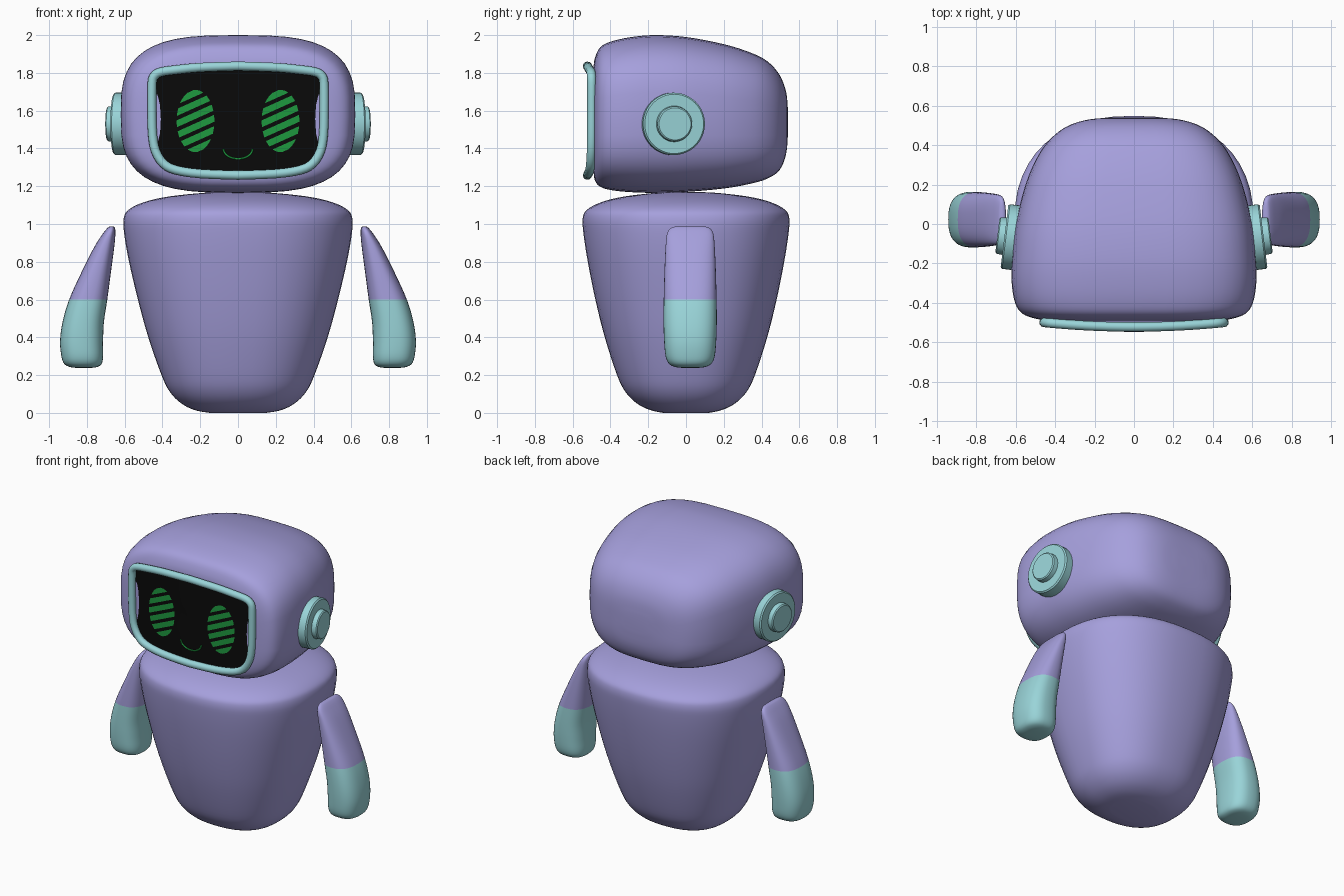
import bpy, math
from mathutils import Matrix

if "Cube" in bpy.data.objects:
    bpy.data.objects.remove(bpy.data.objects["Cube"])


def material(name, rgb):
    m = bpy.data.materials.new(name)
    m.diffuse_color = (*rgb, 1)
    m.use_nodes = True
    m.node_tree.nodes["Principled BSDF"].inputs["Base Color"].default_value = m.diffuse_color
    return m


PURPLE = material("purple", (0.38, 0.35, 0.72))
TEAL = material("teal", (0.32, 0.66, 0.69))
BLACK = material("black", (0.003, 0.003, 0.003))
GREEN = material("green", (0.013, 0.32, 0.05))


def make(name, verts, faces, mats, smooth=40, mirror=False):
    me = bpy.data.meshes.new(name)
    me.from_pydata(verts, [], faces)
    ob = bpy.data.objects.new(name, me)
    bpy.context.collection.objects.link(ob)
    for m in mats:
        me.materials.append(m)
    bpy.ops.object.select_all(action='DESELECT')
    ob.select_set(True)
    bpy.context.view_layer.objects.active = ob
    bpy.ops.object.mode_set(mode='EDIT')
    bpy.ops.mesh.select_all(action='SELECT')
    bpy.ops.mesh.normals_make_consistent(inside=False)
    bpy.ops.object.mode_set(mode='OBJECT')
    bpy.ops.object.shade_smooth_by_angle(angle=math.radians(smooth))
    if mirror:
        mod = ob.modifiers.new("mirror", 'MIRROR')
        mod.mirror_object = None
    return ob


def refine(stations, steps=4):
    """Catmull-Rom interpolation between stations."""
    out, n = [], len(stations)
    for i in range(n - 1):
        p = [stations[max(0, min(n - 1, i + k))] for k in (-1, 0, 1, 2)]
        for s in range(steps):
            t = s / steps
            out.append([0.5 * (2 * b + (c - a) * t + (2 * a - 5 * b + 4 * c - d) * t * t
                               + (3 * b - a - 3 * c + d) * t ** 3) for a, b, c, d in zip(*p)])
    return out + [list(stations[-1])]


def oval(a, b, n, seg=48):
    """Rounded-square (superellipse) outline."""
    f = lambda v, r: math.copysign(r * abs(v) ** (2 / n), v)
    return [(f(math.cos(2 * math.pi * k / seg), a), f(math.sin(2 * math.pi * k / seg), b))
            for k in range(seg)]


def loft(name, rings, mats, **kw):
    n = len(rings[0])
    verts = [v for r in rings for v in r]
    faces = [(i * n + k, i * n + (k + 1) % n, (i + 1) * n + (k + 1) % n, (i + 1) * n + k)
             for i in range(len(rings) - 1) for k in range(n)]
    faces += [tuple(range(n)), tuple(range(len(verts) - n, len(verts)))]
    return make(name, verts, faces, mats, **kw)


# Body: z, half width, half depth
body = [(0, .15, .12), (.015, .23, .19), (.05, .30, .26), (.11, .36, .32), (.2, .405, .365),
        (.4, .475, .43), (.6, .53, .48), (.8, .577, .52), (.95, .603, .543), (1.03, .605, .547),
        (1.075, .58, .525), (1.115, .50, .45), (1.145, .37, .33), (1.165, .18, .16), (1.17, .03, .03)]
loft("body", [[(x, y, z) for x, y in oval(w, d, 2.35)] for z, w, d in refine(body)], [PURPLE])

# Head: y, half width, bottom z, top z
head = [(-.49, .40, 1.28, 1.83), (-.482, .49, 1.23, 1.88), (-.455, .565, 1.198, 1.935),
        (-.40, .603, 1.18, 1.965), (-.3, .62, 1.169, 1.988), (-.17, .618, 1.165, 2.0),
        (0, .60, 1.17, 1.99), (.2, .55, 1.188, 1.952), (.34, .49, 1.213, 1.908),
        (.43, .425, 1.24, 1.862), (.495, .34, 1.285, 1.79), (.53, .23, 1.37, 1.70),
        (.54, .10, 1.48, 1.60)]
loft("head", [[(x, y, (b + t) / 2 + z) for x, z in oval(w, (t - b) / 2, 3.1)]
              for y, w, b, t in refine(head)], [PURPLE])


# Bowed face surface
def face_y(x, base):
    return base + 0.11 * x * x


def tube(name, pts, radius, mat, closed):
    cu = bpy.data.curves.new(name, 'CURVE')
    cu.dimensions = '3D'
    cu.bevel_depth = radius
    cu.bevel_resolution = 4
    cu.use_fill_caps = True
    sp = cu.splines.new('POLY')
    sp.points.add(len(pts) - 1)
    for p, co in zip(sp.points, pts):
        p.co = (*co, 1)
    sp.use_cyclic_u = closed
    sp.use_smooth = True
    cu.materials.append(mat)
    ob = bpy.data.objects.new(name, cu)
    bpy.context.collection.objects.link(ob)
    return ob


# Screen frame: right half of the outline, mirrored
half = [(0, 1.836), (.2, 1.829), (.34, 1.815), (.41, 1.804), (.442, 1.785), (.455, 1.745),
        (.456, 1.60), (.452, 1.47), (.436, 1.385), (.395, 1.32), (.33, 1.286), (.2, 1.266), (0, 1.258)]
right = refine(half, 3)
outline = right + [[-x, z] for x, z in right[-2:0:-1]]
tube("screen_frame", [(x, face_y(x, -.522), z) for x, z in outline], .024, TEAL, True)

# Screen: concentric rings following the bow
n, rings = len(outline), 6
verts = [(x * k / rings, face_y(x * k / rings, -.508), 1.55 + (z - 1.55) * k / rings)
         for k in range(1, rings + 1) for x, z in outline] + [(0, -.508, 1.55)]
faces = [(i * n + k, i * n + (k + 1) % n, (i + 1) * n + (k + 1) % n, (i + 1) * n + k)
         for i in range(rings - 1) for k in range(n)]
faces += [(len(verts) - 1, (k + 1) % n, k) for k in range(n)]
make("screen", verts, faces, [BLACK])

# Eyes: slanted stripes clipped to an ellipse
A, B, S = .1, .165, .45
for side, cx in (("left", -.225), ("right", .225)):
    verts, faces = [], []
    for i in range(6):
        base = len(verts)
        for j in range(5):
            c = -.15 + .06 * i + .037 * (j / 4 - .5)
            qa, qb, qc = 1 / A**2 + S * S / B**2, 2 * c * S / B**2, c * c / B**2 - 1
            root = math.sqrt(max(0, qb * qb - 4 * qa * qc))
            for k in range(5):
                x = (-qb + root * (k / 2 - 1)) / (2 * qa)
                verts.append((cx + x, face_y(cx + x, -.512), 1.545 + c + S * x))
        faces += [(base + j * 5 + k, base + j * 5 + k + 1, base + j * 5 + k + 6, base + j * 5 + k + 5)
                  for j in range(4) for k in range(4)]
    make(side + "_eye", verts, faces, [GREEN])

# Smile
arc = [math.pi * (1 + k / 20) for k in range(21)]
tube("smile", [(.077 * math.cos(a), -.51, 1.398 + .053 * math.sin(a)) for a in arc], .005, GREEN, False)

# Ear discs: stepped lathe profile (offset, radius), tilted to the head side
profile = [(-.10, .165), (.012, .165), (.02, .157), (.02, .095), (.05, .092), (.056, .085)]
tilt = Matrix.Translation((.637, -.065, 1.53)) @ Matrix.Rotation(math.radians(7), 4, 'Z')
loft("ear_discs", [[tuple(tilt @ Matrix.Translation((d, y, z)).translation) for y, z in oval(r, r, 2)]
                   for d, r in profile], [TEAL], mirror=True)

# Arms: z, inner x, outer x, half depth; teal below z = 0.6
arm = [(.987, .662, .678, .07), (.98, .652, .69, .10), (.95, .649, .715, .122), (.88, .655, .76, .13),
       (.75, .672, .826, .136), (.6, .692, .894, .14), (.48, .71, .929, .141), (.38, .714, .942, .138),
       (.30, .714, .935, .13), (.26, .722, .92, .112), (.243, .745, .89, .08), (.238, .78, .85, .035)]
ob = loft("arms", [[((a + b) / 2 + x, .022 + y, z) for x, y in oval((b - a) / 2, d, 2.6, 40)]
                   for z, a, b, d in refine(arm)], [PURPLE, TEAL], smooth=60, mirror=True)
for p in ob.data.polygons:
    p.material_index = int(p.center.z < .6)
